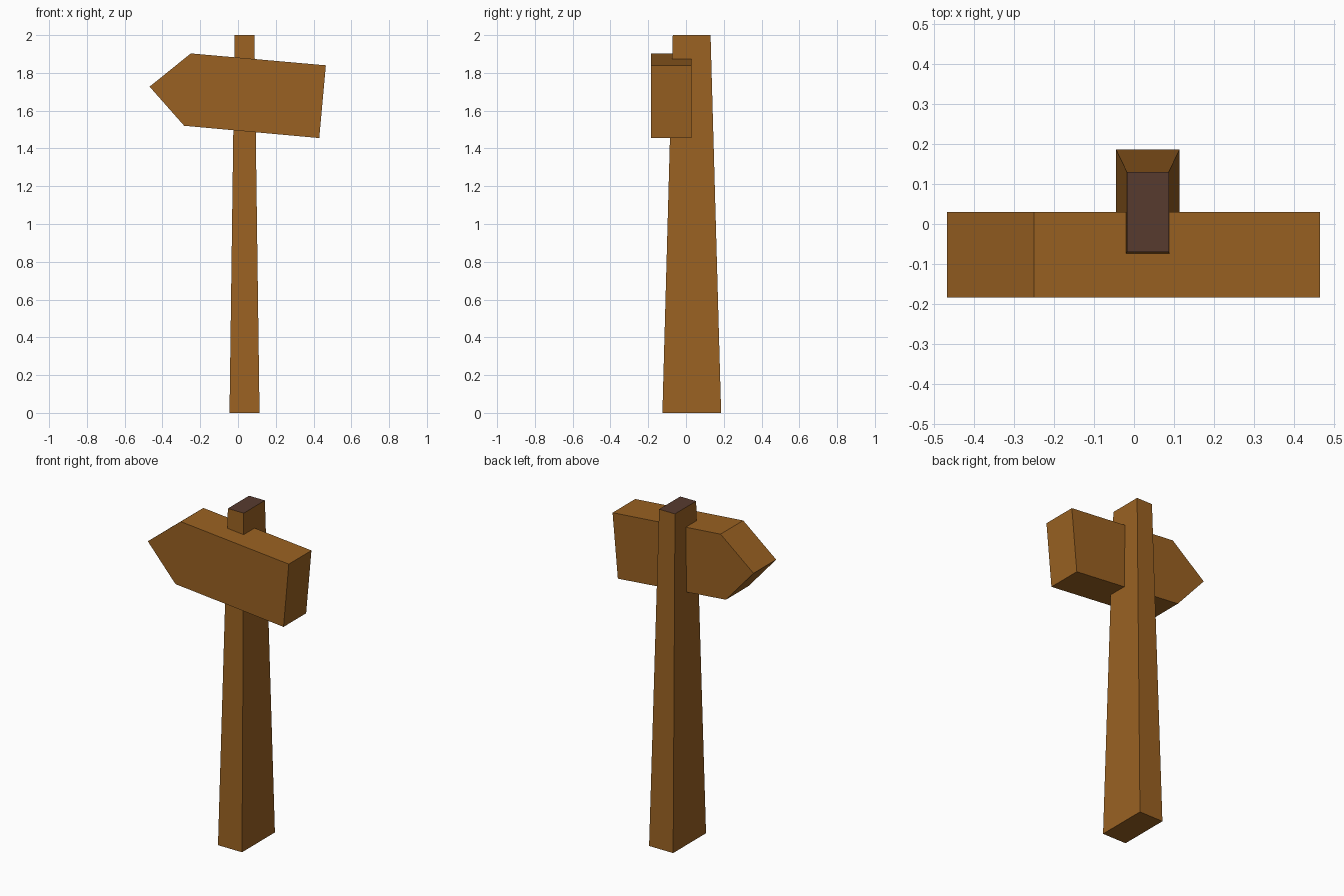
import bpy
import bmesh

default = bpy.data.objects.get("Cube")
if default:
    bpy.data.objects.remove(default)


def material(name, rgb):
    mat = bpy.data.materials.new(name)
    mat.use_nodes = True
    color = (*rgb, 1.0)
    mat.diffuse_color = color
    bsdf = next(n for n in mat.node_tree.nodes if n.type == 'BSDF_PRINCIPLED')
    bsdf.inputs["Base Color"].default_value = color
    return mat


wood = material("warm wood", (0.323, 0.121, 0.016))
end_grain = material("dark end grain", (0.095, 0.043, 0.028))


def loft(name, lower, upper, materials):
    """Closed solid between two matching outlines."""
    bm = bmesh.new()
    a = [bm.verts.new(p) for p in lower]
    b = [bm.verts.new(p) for p in upper]
    bm.faces.new(a)
    bm.faces.new(b)
    for i in range(len(a)):
        j = (i + 1) % len(a)
        bm.faces.new((a[i], a[j], b[j], b[i]))
    bmesh.ops.recalc_face_normals(bm, faces=bm.faces)
    mesh = bpy.data.meshes.new(name)
    bm.to_mesh(mesh)
    bm.free()
    for mat in materials:
        mesh.materials.append(mat)
    obj = bpy.data.objects.new(name, mesh)
    bpy.context.scene.collection.objects.link(obj)
    return obj


def rectangle(x0, x1, y0, y1, z):
    return [(x0, y0, z), (x1, y0, z), (x1, y1, z), (x0, y1, z)]


# Tapered post, with the sawn top face darker
post = loft("post",
            rectangle(-0.045, 0.114, -0.125, 0.186, 0),
            rectangle(-0.018, 0.087, -0.07, 0.13, 2),
            [wood, end_grain])
for face in post.data.polygons:
    face.material_index = 1 if face.normal.z > 0.9 else 0

# Tilted arrow board pointing to the right side
arrow = [(-0.468, 1.727), (-0.25, 1.903), (0.465, 1.84),
         (0.43, 1.455), (-0.285, 1.52)]
loft("arrow_board",
     [(x, -0.184, z) for x, z in arrow],
     [(x, 0.03, z) for x, z in arrow],
     [wood])
